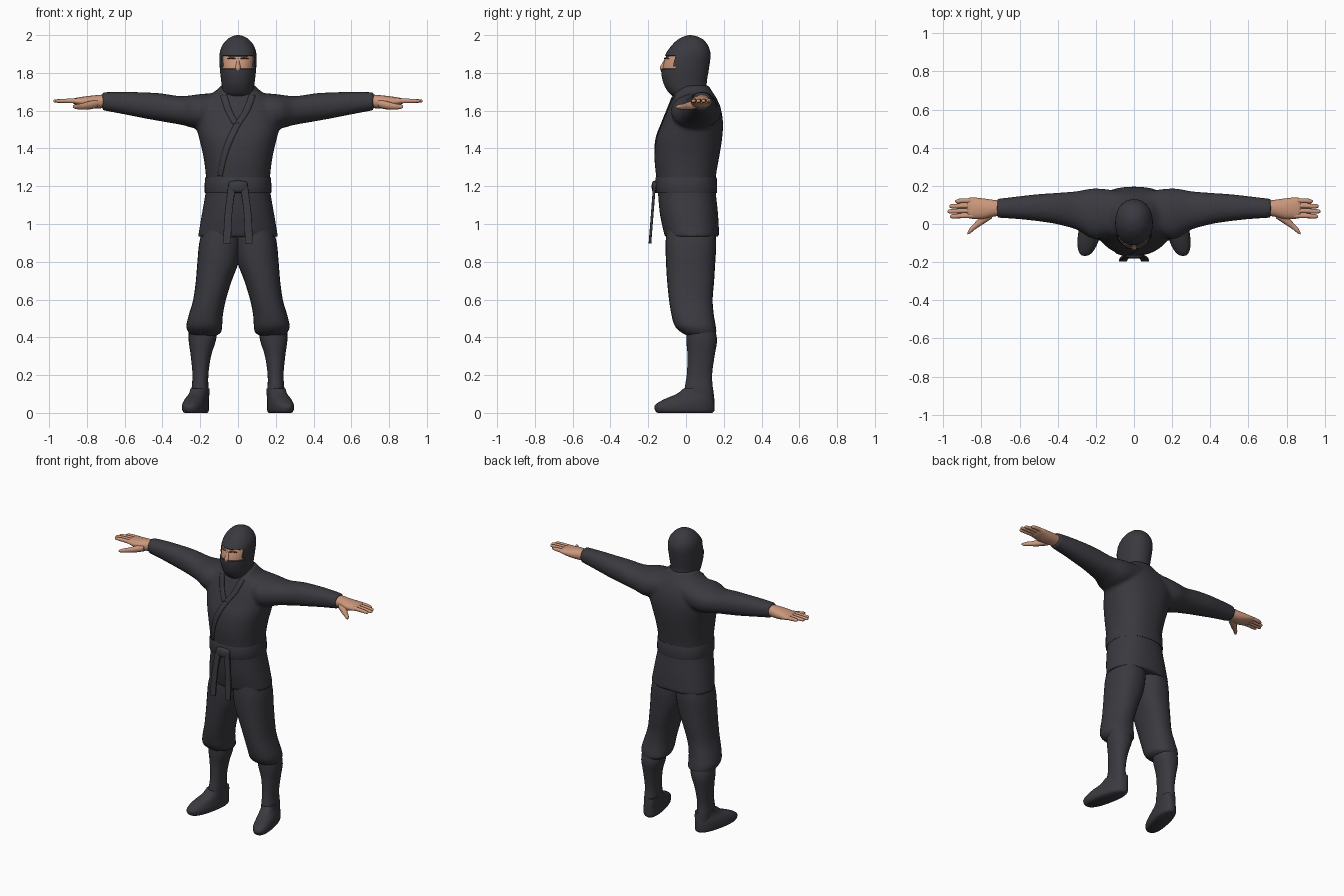
import bpy, bmesh, math
from mathutils import Vector


def material(name, rgb):
    m = bpy.data.materials.new(name)
    m.diffuse_color = (*rgb, 1)
    return m


CLOTH = material("dark cloth", (0.042, 0.041, 0.050))
SKIN = material("skin", (0.60, 0.31, 0.20))
BROW = material("brow brown", (0.14, 0.06, 0.035))


def spline(stations, steps):
    """Catmull-Rom interpolation of station tuples."""
    out = []
    n = len(stations)
    for i in range(n - 1):
        p0, p1 = stations[max(i - 1, 0)], stations[i]
        p2, p3 = stations[i + 1], stations[min(i + 2, n - 1)]
        for s in range(steps):
            t = s / steps
            out.append([0.5 * (2 * b + (c - a) * t + (2 * a - 5 * b + 4 * c - d) * t * t
                               + (3 * b - a - 3 * c + d) * t ** 3)
                        for a, b, c, d in zip(p0, p1, p2, p3)])
    out.append(list(stations[-1]))
    return out


def loft(bm, stations, axis="z", side=1, sides=28, power=2.2, steps=4, shear=0.0):
    """Closed tube through rings given as (position, min u, max u, min v, max v)."""
    rings = []
    for p, u0, u1, v0, v1 in spline(stations, steps):
        ring = []
        for k in range(sides):
            a = math.tau * k / sides
            c, s = math.cos(a), math.sin(a)
            u = (u0 + u1) / 2 + (u1 - u0) / 2 * math.copysign(abs(c) ** (2 / power), c)
            v = (v0 + v1) / 2 + (v1 - v0) / 2 * math.copysign(abs(s) ** (2 / power), s)
            co = (u - shear * v, v, p) if axis == "z" else (p, u, v)
            ring.append(bm.verts.new((co[0] * side, co[1], co[2])))
        rings.append(ring)
    faces = []
    for r, q in zip(rings, rings[1:]):
        for k in range(sides):
            j = (k + 1) % sides
            faces.append(bm.faces.new((r[k], r[j], q[j], q[k])))
    faces += [bm.faces.new(rings[0][::-1]), bm.faces.new(rings[-1])]
    bmesh.ops.recalc_face_normals(bm, faces=faces)


def finish(bm, name, *mats, angle=50):
    me = bpy.data.meshes.new(name)
    bm.to_mesh(me)
    bm.free()
    ob = bpy.data.objects.new(name, me)
    bpy.context.collection.objects.link(ob)
    for m in mats:
        me.materials.append(m)
    bpy.ops.object.select_all(action="DESELECT")
    ob.select_set(True)
    bpy.context.view_layer.objects.active = ob
    bpy.ops.object.shade_smooth_by_angle(angle=math.radians(angle))
    return ob


def sym(rows):
    """Rows (z, half width, y0, y1) to symmetric stations."""
    return [(z, -w, w, y0, y1) for z, w, y0, y1 in rows]


# Jacket: body and sleeves fused into one soft surface
bm = bmesh.new()
loft(bm, sym([(0.932, .212, -.112, .176), (1.05, .192, -.138, .170), (1.18, .170, -.150, .157),
              (1.25, .170, -.158, .158), (1.35, .182, -.167, .175), (1.45, .205, -.158, .191),
              (1.53, .225, -.128, .196), (1.60, .235, -.100, .187), (1.66, .190, -.078, .165),
              (1.70, .125, -.060, .140), (1.735, .088, -.035, .118)]), sides=40, power=2.3)
for s in (-1, 1):
    loft(bm, [(.05, -.03, .17, 1.54, 1.70), (.20, -.08, .187, 1.505, 1.688),
              (.30, -.03, .172, 1.525, 1.677), (.41, .0, .163, 1.544, 1.692),
              (.50, .014, .157, 1.560, 1.697), (.60, .025, .146, 1.580, 1.700),
              (.718, .033, .132, 1.602, 1.698)], axis="x", side=s)
jacket = finish(bm, "jacket", CLOTH)
mod = jacket.modifiers.new("fuse", "REMESH")
mod.mode = "VOXEL"
mod.voxel_size = 0.011
mod.use_smooth_shade = True
mod = jacket.modifiers.new("soften", "SMOOTH")
mod.factor = 0.5
mod.iterations = 5

# Lapels lying on the chest, one crossing over the other
for name, path in (("lapel_over", [(.075, -.06, 1.68), (.045, -.1, 1.60), (-.01, -.13, 1.51), (-.07, -.17, 1.38), (-.11, -.17, 1.25)]),
                   ("lapel_under", [(-.075, -.06, 1.68), (-.05, -.1, 1.60), (-.012, -.13, 1.53)])):
    bm = bmesh.new()
    prev = None
    for p in spline(path, 8):
        row = [bm.verts.new(Vector(p) + Vector((d, 0, 0))) for d in (-.018, -.006, .006, .018)]
        if prev:
            for k in range(3):
                bm.faces.new((prev[k], row[k], row[k + 1], prev[k + 1]))
        prev = row
    ob = finish(bm, name, CLOTH)
    mod = ob.modifiers.new("fit", "SHRINKWRAP")
    mod.target = jacket
    mod.wrap_mode = "ABOVE_SURFACE"
    mod.offset = 0.003
    mod = ob.modifiers.new("thickness", "SOLIDIFY")
    mod.thickness = 0.005
    mod.offset = 0

# Hood with mask and recessed eye opening
bm = bmesh.new()
loft(bm, sym([(1.62, .090, -.030, .130), (1.67, .080, -.065, .122), (1.70, .083, -.095, .113),
              (1.75, .088, -.121, .110), (1.82, .096, -.131, .121), (1.893, .098, -.111, .130),
              (1.94, .086, -.080, .119), (1.975, .060, -.045, .093), (1.993, .032, -.010, .058),
              (2.0, .006, .016, .028)]), sides=48, steps=5, power=2.15)
opening = [f for f in bm.faces if 1.82 < f.calc_center_median().z < 1.893
           and f.calc_center_median().y < -.062]
bmesh.ops.inset_region(bm, faces=opening, thickness=0.003, depth=-0.007)
for f in opening:
    f.material_index = 1
finish(bm, "hood", CLOTH, SKIN, angle=40)

# Nose and brows
bm = bmesh.new()
loft(bm, sym([(1.812, .012, -.134, -.10), (1.828, .015, -.138, -.10), (1.85, .010, -.127, -.10),
              (1.875, .007, -.112, -.09)]), sides=12)
finish(bm, "nose", SKIN)
for s, name in ((-1, "brow_right"), (1, "brow_left")):
    bm = bmesh.new()
    loft(bm, [(.014, -.117, -.100, 1.872, 1.879), (.035, -.114, -.095, 1.875, 1.883),
              (.056, -.102, -.085, 1.873, 1.878)], axis="x", side=s, sides=8)
    finish(bm, name, BROW)

# Belt with knot and two hanging ends
bm = bmesh.new()
loft(bm, sym([(1.165, .173, -.154, .161), (1.17, .177, -.160, .165), (1.24, .175, -.162, .163),
              (1.245, .171, -.157, .159)]), sides=40, power=2.3, steps=2)
finish(bm, "belt", CLOTH)
bm = bmesh.new()
loft(bm, [(-.05, -.168, -.14, 1.18, 1.22), (-.035, -.178, -.14, 1.17, 1.226), (0, -.182, -.14, 1.165, 1.23),
          (.035, -.178, -.14, 1.17, 1.226), (.05, -.168, -.14, 1.18, 1.22)], axis="x", sides=16, power=3)
finish(bm, "belt_knot", CLOTH)
for s, name in ((-1, "belt_end_right"), (1, "belt_end_left")):
    bm = bmesh.new()
    loft(bm, [(.897, .037, .078, -.198, -.184), (1.05, .031, .071, -.186, -.172),
              (1.20, .012, .052, -.175, -.160)], side=s, sides=16, power=7)
    finish(bm, name, CLOTH)

for s, label in ((-1, "right"), (1, "left")):
    # Baggy trouser leg gathered below the knee
    bm = bmesh.new()
    loft(bm, [(.410, .112, .250, .005, .150), (.428, .090, .264, -.028, .160), (.462, .084, .273, -.060, .157),
              (.52, .080, .260, -.077, .147), (.60, .064, .237, -.090, .141), (.70, .033, .223, -.100, .149),
              (.80, -.004, .215, -.106, .155), (.90, -.018, .205, -.108, .160), (1.0, -.02, .180, -.100, .150)],
         side=s, power=2.3)
    finish(bm, "trouser_leg_" + label, CLOTH)

    # Soft boot, toes turned slightly outward
    bm = bmesh.new()
    loft(bm, [(.0, .172, .272, -.150, .140), (.012, .164, .282, -.163, .150), (.04, .163, .284, -.165, .151),
              (.07, .166, .278, -.120, .150), (.10, .167, .265, -.050, .147), (.13, .168, .260, -.012, .143)],
         side=s, power=2.4, shear=.2)
    finish(bm, "foot_" + label, CLOTH)
    bm = bmesh.new()
    loft(bm, [(.06, .156, .245, .0, .146), (.12, .156, .246, -.008, .143), (.20, .157, .241, .004, .138),
              (.30, .143, .250, .008, .151), (.38, .118, .261, .002, .164), (.44, .110, .260, .002, .155)], side=s)
    finish(bm, "boot_shaft_" + label, CLOTH)

    # Hand: palm, four fingers, thumb
    bm = bmesh.new()
    loft(bm, [(.70, .044, .122, 1.615, 1.686), (.74, .038, .127, 1.612, 1.683), (.79, .026, .134, 1.614, 1.678),
              (.84, .027, .139, 1.626, 1.671), (.865, .030, .137, 1.634, 1.666), (.875, .04, .13, 1.64, 1.66)],
         axis="x", side=s, sides=20)
    for tip, y0, y1 in ((.965, .043, .040), (.978, .069, .066), (.968, .095, .093), (.938, .122, .119)):
        loft(bm, [(.84, y0 - .013, y0 + .013, 1.637, 1.665), (.90, y0 - .0125, y0 + .0125, 1.640, 1.664),
                  (tip - .012, y1 - .011, y1 + .011, 1.642, 1.660), (tip, y1 - .003, y1 + .003, 1.648, 1.654)],
             axis="x", side=s, sides=10, steps=3)
    loft(bm, [(.745, .030, .085, 1.615, 1.660), (.79, .0, .055, 1.606, 1.650), (.83, -.026, .012, 1.606, 1.638),
              (.86, -.050, -.020, 1.609, 1.633), (.873, -.054, -.043, 1.615, 1.627)],
         axis="x", side=s, sides=12)
    finish(bm, "hand_" + label, SKIN)
